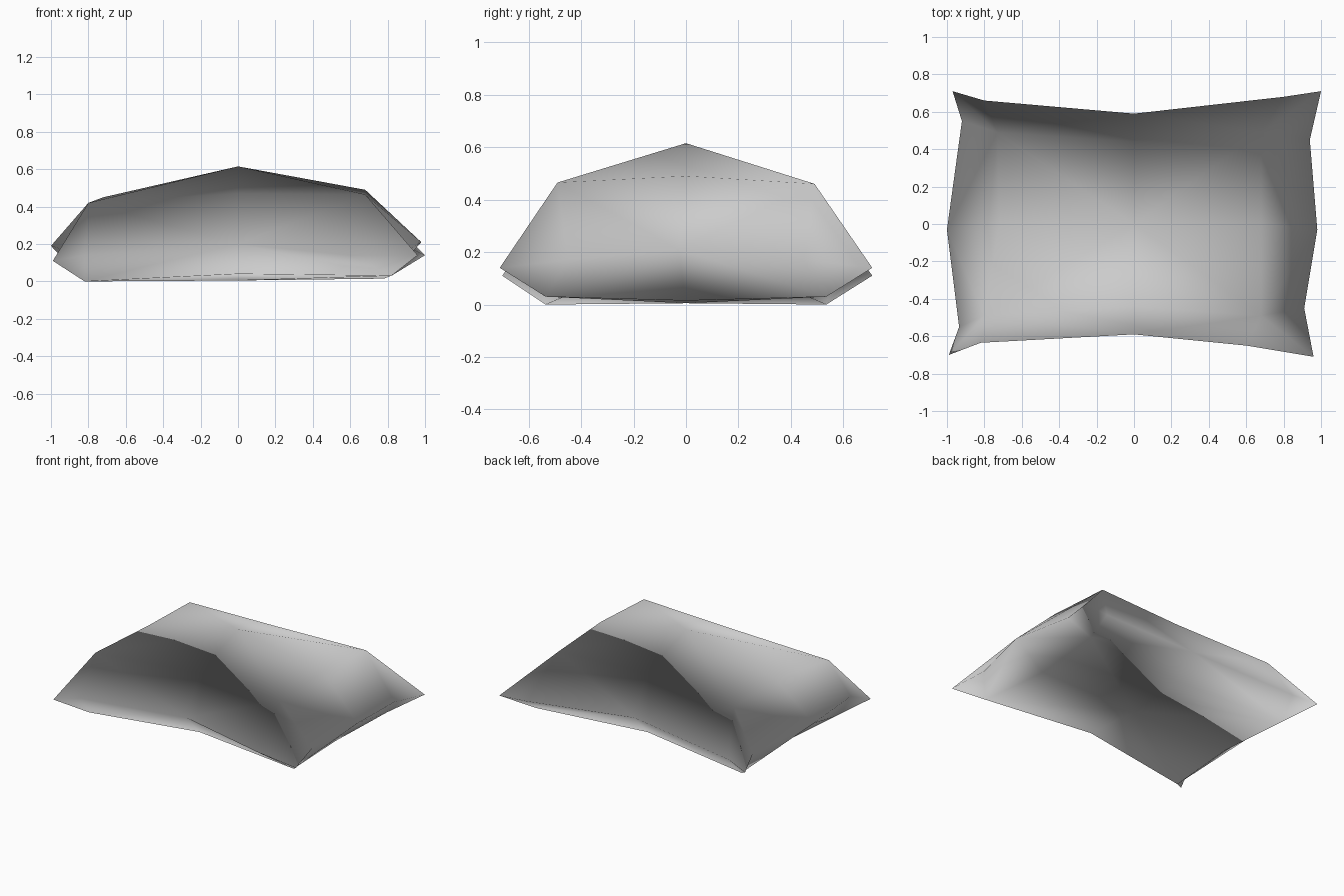
import bpy
import bmesh
from mathutils import Vector

default_cube = bpy.data.objects.get("Cube")
if default_cube:
    bpy.data.objects.remove(default_cube, do_unlink=True)


def make_material(name, colour):
    material = bpy.data.materials.new(name)
    material.use_nodes = True
    material.diffuse_color = colour
    shader = next(n for n in material.node_tree.nodes if n.type == "BSDF_PRINCIPLED")
    shader.inputs["Base Color"].default_value = colour
    return material


mesh_builder = bmesh.new()
middle = Vector((0, 0, 0.25))


def point(x, y, z):
    return mesh_builder.verts.new((x, y, z))


def face(corners, inward=False):
    """Add a face that looks away from the middle, or towards it."""
    new_face = mesh_builder.faces.new(corners)
    new_face.normal_update()
    outside = new_face.normal.dot(new_face.calc_center_median() - middle) > 0
    if outside == inward:
        new_face.normal_flip()
    new_face.smooth = True


# Middles of the puffed top and the flat underside
top_centre = point(0, 0, 0.615)
bottom_centre = point(0, 0, 0.005)

# Middles of the front and back sides, then of the left and right sides
top_y, seam_y, bottom_y = {}, {}, {}
for side in (-1, 1):
    top_y[side] = point(0, side * 0.44, 0.47)
    seam_y[side] = point(0, side * 0.59, 0.2)
    bottom_y[side] = point(0, side * 0.44, 0.04)
top_x = {-1: point(-0.72, 0, 0.45), 1: point(0.68, 0, 0.49)}
seam_x = {-1: point(-1, -0.03, 0.19), 1: point(0.98, -0.03, 0.21)}
bottom_x = {-1: point(-0.78, 0, 0.005), 1: point(0.78, 0, 0.015)}

# Uneven corners: top corner, seam tip, and the pinches beside the tip
corner_shapes = {
    (-1, -1): ((-0.8, -0.49, 0.42), (-0.99, -0.7, 0.11), (-0.82, -0.635), (-0.935, -0.55)),
    (1, -1): ((0.68, -0.49, 0.465), (0.96, -0.71, 0.14), (0.6, -0.65), (0.91, -0.45)),
    (-1, 1): ((-0.73, 0.49, 0.43), (-0.97, 0.71, 0.11), (-0.8, 0.66), (-0.92, 0.55)),
    (1, 1): ((0.68, 0.49, 0.46), (1, 0.71, 0.14), (0.8, 0.68), (0.94, 0.45)),
}

for (side_x, side_y), (top, tip, pinch_front, pinch_end) in corner_shapes.items():
    top_corner = point(*top)
    tip_corner = point(*tip)
    bottom_corner = point(side_x * 0.82, side_y * 0.535, 0.015 + side_x * 0.015)
    long_pinch = point(*pinch_front, 0.14)
    short_pinch = point(*pinch_end, 0.17)

    # Quarter of the top and quarter of the underside
    face((top_centre, top_x[side_x], top_corner, top_y[side_y]))
    face((bottom_centre, bottom_x[side_x], bottom_corner, bottom_y[side_y]))

    # Upper and lower halves of both side panels; the long ones face inward
    panels = (
        (long_pinch, seam_y[side_y], top_y[side_y], bottom_y[side_y], True),
        (short_pinch, seam_x[side_x], top_x[side_x], bottom_x[side_x], False),
    )
    for pinch, seam, top_middle, bottom_middle, inward in panels:
        for corner, edge_middle in ((top_corner, top_middle), (bottom_corner, bottom_middle)):
            face((corner, tip_corner, pinch), inward)
            face((corner, pinch, seam, edge_middle), inward)

cushion_mesh = bpy.data.meshes.new("cushion")
mesh_builder.to_mesh(cushion_mesh)
mesh_builder.free()
cushion_mesh.materials.append(make_material("light grey fabric", (0.6, 0.6, 0.6, 1)))
cushion = bpy.data.objects.new("cushion", cushion_mesh)
bpy.context.collection.objects.link(cushion)
